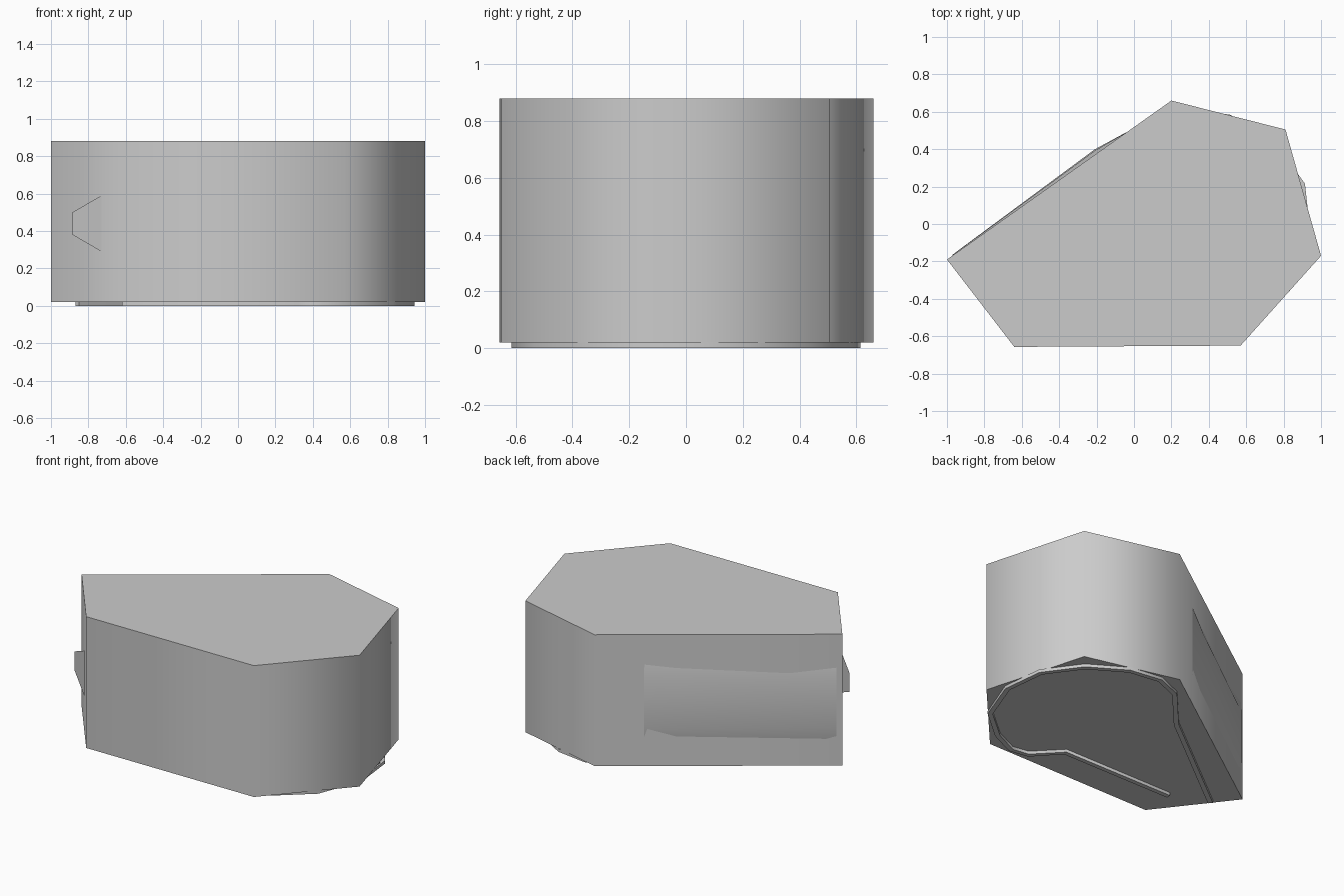
import bpy, math
from mathutils import Vector

if "Cube" in bpy.data.objects:
    bpy.data.objects.remove(bpy.data.objects["Cube"])


def make(name, verts, faces, angle=75):
    me = bpy.data.meshes.new(name)
    me.from_pydata(verts, [], faces)
    ob = bpy.data.objects.new(name, me)
    bpy.context.collection.objects.link(ob)
    bpy.ops.object.select_all(action='DESELECT')
    ob.select_set(True)
    bpy.context.view_layer.objects.active = ob
    bpy.ops.object.shade_smooth_by_angle(angle=math.radians(angle))
    return ob


def prism_faces(n):
    sides = [(i, (i + 1) % n, n + (i + 1) % n, n + i) for i in range(n)]
    return [tuple(reversed(range(n))), tuple(range(n, 2 * n))] + sides


# Main body: six-sided block
outline = [(-1, -.19), (-.64, -.657), (.57, -.65), (1, -.17), (.81, .505), (.2, .66)]
z0, z1 = .02, .88
make("body", [(x, y, z) for z in (z0, z1) for x, y in outline], prism_faces(6))

# Shallow rounded panel on the back left wall, thickest a third of the way along
start, end = Vector((.2, .66)), Vector((-1, -.19))
out = Vector((-.578, .816))
columns = [(.20, .001), (.33, .024), (.976, .004)]
rows = [(.19, -.3), (.27, .75), (.44, 1), (.60, .75), (.685, -.3)]
verts = []
for f, depth in columns:
    for z, k in rows:
        p = start.lerp(end, f) + out * depth * k
        verts.append((p.x, p.y, z))
n = len(rows)
faces = [(c * n + r, c * n + r + 1, (c + 1) * n + r + 1, (c + 1) * n + r)
         for c in range(len(columns) - 1) for r in range(n - 1)]
faces = [tuple(reversed(f)) for f in faces]
faces.append(tuple(range((len(columns) - 1) * n, len(columns) * n)))
make("side_panel", verts, faces, 60)

# Thin upright fin poking out of the front left wall
make("side_fin", [(-.885, -.43, .38), (-.73, -.545, .29),
                  (-.73, -.545, .59), (-.885, -.43, .5)], [(0, 1, 2, 3)])

# Open raised rim under the body
path = [Vector(p) for p in [
    (-.62, -.42), (.18, -.42), (.33, -.58), (.45, -.60), (.62, -.52), (.82, -.35), (.93, -.06),
    (.90, .21), (.74, .43), (.51, .57), (.30, .60), (.13, .53), (-.11, .26), (-.86, -.32)]]
half = .015
left, right = [], []
for i, p in enumerate(path):
    d = (path[min(i + 1, len(path) - 1)] - path[max(i - 1, 0)]).normalized()
    side = Vector((-d.y, d.x)) * half
    left.append(p + side)
    right.append(p - side)
m = len(path)
verts = [(p.x, p.y, z) for z in (0, .021) for line in (left, right) for p in line]
faces = []
for i in range(m - 1):
    j = i + 1
    faces += [(i, j, m + j, m + i),
              (i, 2 * m + i, 2 * m + j, j),
              (m + i, m + j, 3 * m + j, 3 * m + i)]
faces += [(0, m, 3 * m, 2 * m), (m - 1, 3 * m - 1, 4 * m - 1, 2 * m - 1)]
make("base_rim", verts, faces, 50)
